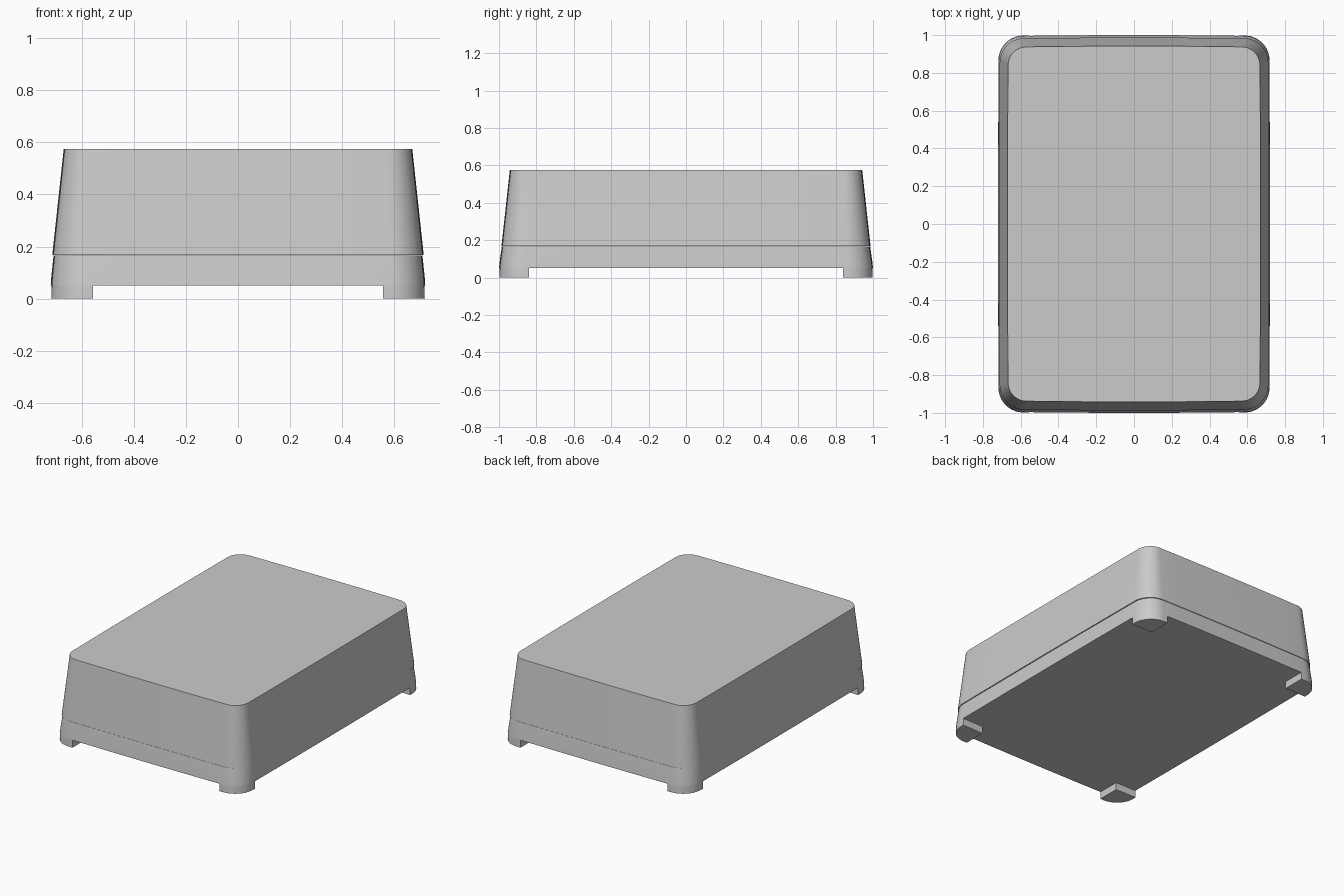
import bpy, bmesh
from math import sin, cos, pi

if "Cube" in bpy.data.objects:
    bpy.data.objects.remove(bpy.data.objects["Cube"])

ARC = 10     # segments per rounded corner
BOW = 0.006  # slight outward bulge of the long walls


def bowed(x, y, hx, hy):
    return x * (1 - BOW * (y / hy) ** 2), y * (1 - BOW * (x / hx) ** 2)


def corner(hx, hy, r):
    """Rounded corner in the +x +y quadrant."""
    return [(hx - r + r * cos(i * pi / 2 / ARC), hy - r + r * sin(i * pi / 2 / ARC))
            for i in range(ARC + 1)]


def body_ring(hx, hy, r):
    """Full rounded rectangle with extra points along each wall."""
    c = corner(hx, hy, r)
    quarter = [(hx, k * (hy - r) / 4) for k in range(4)] + c
    quarter += [(k * (hx - r) / 4, hy) for k in (3, 2, 1)]
    half = quarter + [(0, hy)] + [(-x, y) for x, y in reversed(quarter)]
    return half + [(-x, -y) for x, y in half[1:-1]]


def foot_ring(hx, hy, r):
    """Corner of the outline closed by a square inner edge."""
    return [(0.56, hy), (0.56, 0.845), (hx, 0.845)] + corner(hx, hy, r)[:-1] + [(hx - r, hy)]


def loft(name, outline, levels):
    """Stack outlines (z, half x, half y, radius) and cap both ends."""
    bm = bmesh.new()
    rings = []
    for z, hx, hy, r in levels:
        rings.append([bm.verts.new((*bowed(x, y, hx, hy), z)) for x, y in outline(hx, hy, r)])
    n = len(rings[0])
    for a, b in zip(rings, rings[1:]):
        for i in range(n):
            j = (i + 1) % n
            bm.faces.new((a[i], a[j], b[j], b[i]))
    bm.faces.new(rings[0][::-1])
    bm.faces.new(rings[-1])
    bmesh.ops.recalc_face_normals(bm, faces=bm.faces)
    mesh = bpy.data.meshes.new(name)
    bm.to_mesh(mesh)
    bm.free()
    ob = bpy.data.objects.new(name, mesh)
    bpy.context.collection.objects.link(ob)
    bpy.ops.object.select_all(action='DESELECT')
    ob.select_set(True)
    bpy.context.view_layer.objects.active = ob
    bpy.ops.object.shade_smooth_by_angle(angle=pi / 6)
    return ob


# Tapered upper shell
loft("upper_shell", body_ring, [(0.168, 0.714, 0.987, 0.125), (0.575, 0.67, 0.942, 0.095)])

# Lower tray, set slightly in under the seam
loft("lower_tray", body_ring, [(0.05, 0.72, 1.0, 0.13), (0.08, 0.718, 0.997, 0.13),
                               (0.166, 0.709, 0.985, 0.125)])

# Four corner feet, one modelled and mirrored
feet = loft("corner_feet", foot_ring, [(0.0, 0.721, 1.002, 0.13), (0.05, 0.72, 1.0, 0.13)])
mirror = feet.modifiers.new("mirror", 'MIRROR')
mirror.use_axis = (True, True, False)
mirror.use_clip = False
mirror.use_mirror_merge = False
